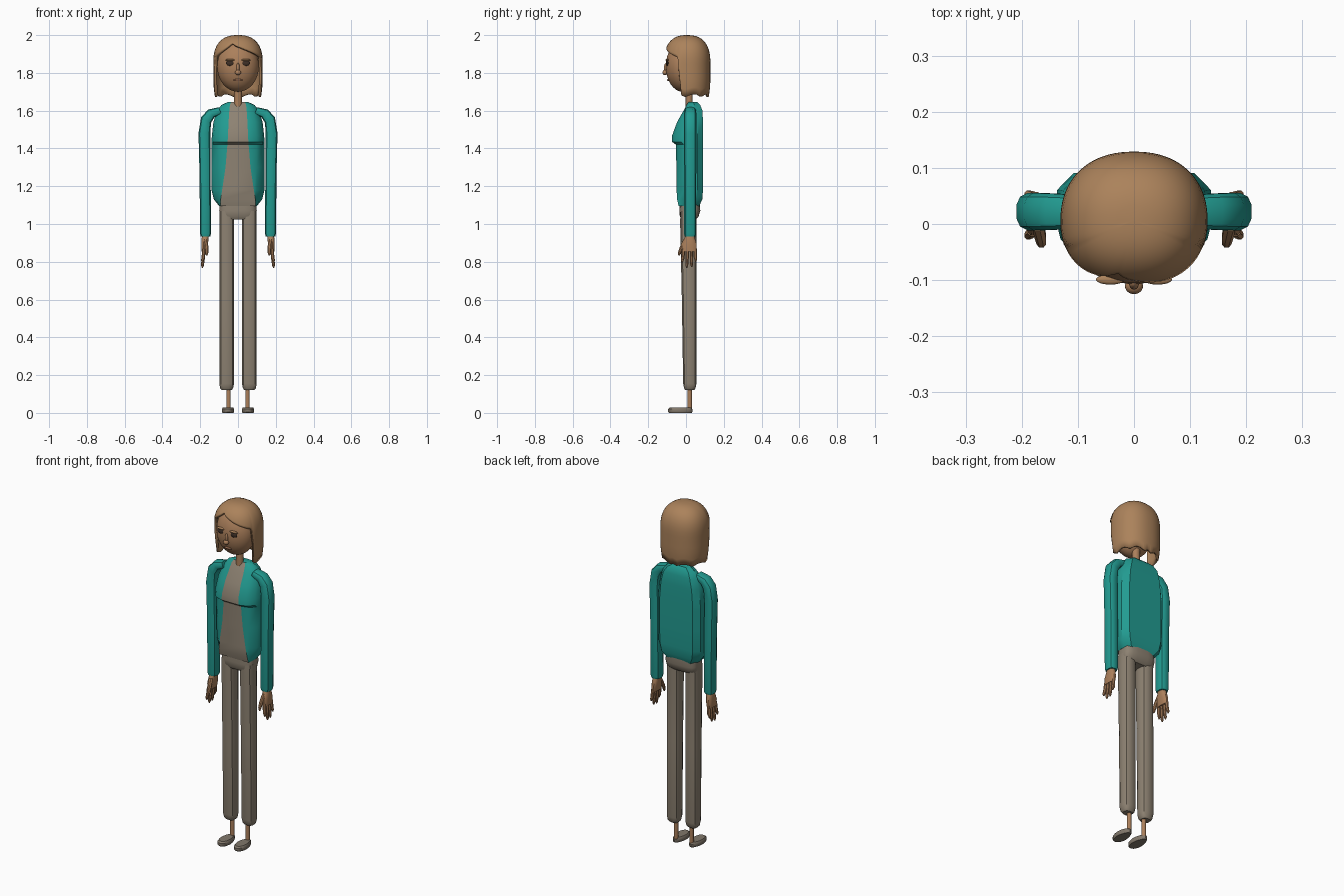
import bpy, bmesh, math
from mathutils import Matrix, Vector

if "Cube" in bpy.data.objects:
    bpy.data.objects.remove(bpy.data.objects["Cube"])


def material(name, rgb):
    m = bpy.data.materials.new(name)
    m.diffuse_color = (*rgb, 1)
    m.use_nodes = True
    m.node_tree.nodes["Principled BSDF"].inputs["Base Color"].default_value = m.diffuse_color
    return m


HAIR = material("brown hair", (0.41, 0.225, 0.105))
SKIN = material("skin", (0.41, 0.215, 0.105))
TEAL = material("teal jacket", (0.016, 0.33, 0.285))
GREY = material("warm grey cloth", (0.27, 0.225, 0.17))
SHOE = material("shoe grey", (0.22, 0.185, 0.145))
DARK = material("dark brown eyes", (0.05, 0.03, 0.02))
LIPS = material("lip brown", (0.32, 0.15, 0.08))


def build(name, rings, mats, cap=True, mirror=False, rule=None, angle=35, solid=0):
    """Skin a list of closed rings into one object."""
    bm = bmesh.new()
    vs = [[bm.verts.new(p) for p in r] for r in rings]
    n = len(rings[0])
    for a, b in zip(vs, vs[1:]):
        for i in range(n):
            j = (i + 1) % n
            bm.faces.new((a[i], a[j], b[j], b[i]))
    if cap:
        bm.faces.new(vs[0])
        bm.faces.new(vs[-1])
    bmesh.ops.remove_doubles(bm, verts=bm.verts, dist=1e-5)
    bmesh.ops.recalc_face_normals(bm, faces=bm.faces)
    if rule:
        for f in bm.faces:
            f.material_index = rule(f)
    me = bpy.data.meshes.new(name)
    bm.to_mesh(me)
    bm.free()
    ob = bpy.data.objects.new(name, me)
    bpy.context.collection.objects.link(ob)
    for m in mats:
        me.materials.append(m)
    bpy.ops.object.select_all(action='DESELECT')
    ob.select_set(True)
    bpy.context.view_layer.objects.active = ob
    bpy.ops.object.shade_smooth_by_angle(angle=math.radians(angle))
    if solid:
        mod = ob.modifiers.new("thickness", 'SOLIDIFY')
        mod.thickness, mod.offset = solid, -1
    if mirror:
        ob.modifiers.new("mirror", 'MIRROR')
    return ob


def ring(c, rx, ry, p=2.0, n=12, tilt=0.0):
    """Superellipse ring; tilt leans its normal towards -x."""
    rot = Matrix.Rotation(-tilt, 3, 'Y')
    out = []
    for i in range(n):
        a = math.tau * (i + 0.5) / n
        ca, sa = math.cos(a), math.sin(a)
        x = math.copysign(abs(ca) ** (2 / p), ca) * rx
        y = math.copysign(abs(sa) ** (2 / p), sa) * ry
        out.append(Vector(c) + rot @ Vector((x, y, 0)))
    return out


def ellipsoid(name, c, r, mat, mirror=False, n=20):
    rings = []
    m = n // 2
    for k in range(m + 1):
        t = -math.pi / 2 + math.pi * k / m
        s = max(math.cos(t), 0.01)
        rings.append(ring((c[0], c[1], c[2] + r[2] * math.sin(t)), r[0] * s, r[1] * s, 2, n))
    return build(name, rings, [mat], mirror=mirror, angle=50)


# Torso: jacket with an open front showing the shirt
# z, half width, front y, back y, half width of the shirt strip
ROWS = [(1.095, .100, -.042, .070, .094), (1.13, .128, -.050, .086, .092),
        (1.18, .140, -.053, .090, .084), (1.30, .141, -.054, .091, .066),
        (1.42, .141, -.056, .091, .056), (1.435, .141, -.077, .091, .055),
        (1.47, .138, -.076, .091, .053), (1.54, .130, -.050, .090, .050),
        (1.60, .112, -.016, .087, .046), (1.63, .088, .000, .075, .043),
        (1.645, .055, .010, .060, .036)]
rings = []
for z, w, f, b, s in ROWS:
    d = b - f
    half = [(s, f + .003), (max(.7 * w, s + .002), f + .1 * d), (max(.93 * w, s + .004), f + .3 * d),
            (w, f + .55 * d), (.97 * w, b - .03), (.76 * w, b)]
    rings.append([(x, y, z) for x, y in half] + [(-x, y, z) for x, y in reversed(half)])


def shirt_rule(f):
    c = f.calc_center_median()
    return 1 if abs(c.x) < .001 and f.normal.y < -.1 or f.normal.z < -.9 else 0


build("jacket_and_shirt", rings, [TEAL, GREY], rule=shirt_rule)

# Sleeves running up over the shoulders into the torso
ARM = [(.172, .935, .026, .030, 0), (.172, .95, .030, .033, 0), (.174, 1.25, .030, .033, 0),
       (.178, 1.48, .032, .034, 0), (.169, 1.55, .031, .034, .5),
       (.142, 1.585, .027, .033, .9), (.095, 1.60, .02, .03, 1.2)]
build("sleeve", [ring((x, .022, z), rx, ry, 2.8, 12, t) for x, z, rx, ry, t in ARM], [TEAL], mirror=True)

# Hands: palm, four fingers and thumb
build("palm", [ring((x, y, z), rx, ry, 2.5) for x, y, z, rx, ry in
               [(.172, .02, .95, .018, .022), (.174, .02, .925, .019, .028),
                (.177, .018, .89, .018, .040), (.180, .018, .855, .013, .040)]], [SKIN], mirror=True)
for i, (y0, y1, tip) in enumerate([(-.013, -.02, .795), (.008, .004, .768), (.029, .03, .772), (.048, .052, .80)]):
    build(f"finger_{i + 1}", [ring((.180, y0, .87), .010, .010, n=8),
                              ring((.184, (y0 + y1) / 2, .82), .010, .0095, n=8),
                              ring((.188, y1, tip + .012), .008, .008, n=8),
                              ring((.188, y1, tip), .003, .003, n=8)], [SKIN], mirror=True)
build("thumb", [ring((.172, .0, .92), .012, .014, n=8), ring((.167, -.022, .88), .011, .011, n=8),
                ring((.165, -.033, .85), .009, .010, n=8), ring((.166, -.037, .832), .004, .004, n=8)],
      [SKIN], mirror=True)

# Trousers
build("trouser_leg", [ring((.06, y, z), rx, ry, 2.7, 12) for y, z, rx, ry in
                      [(.02, .12, .026, .024), (.02, .13, .035, .031), (.02, .155, .040, .036),
                       (.017, .6, .040, .040), (.012, 1.0, .040, .044), (.014, 1.07, .040, .045)]],
      [GREY], mirror=True)
build("hips", [ring((0, y, z), rx, ry, 3.4, 20) for y, z, rx, ry in
               [(.014, 1.025, .085, .038), (.017, 1.04, .097, .050), (.020, 1.07, .100, .056),
                (.020, 1.12, .098, .054)]], [GREY])

# Ankles and flat shoes
build("ankle", [ring((.05, .02, z), .012, .012) for z in (.02, .16)], [SKIN], mirror=True)
shoe = []
for z, k in [(0, .92), (.006, 1), (.02, 1), (.028, .85)]:
    r = ring((0, 0, z), .033 * k, .066 * k, 2.3, 20)
    shoe.append([(.053 + p.x * (1 if p.y < 0 else 1 - 5 * p.y), p.y - .03, p.z) for p in r])
build("shoe", shoe, [SHOE], mirror=True)

# Neck, head and face
build("neck", [ring((0, .017, z), .021, .019, n=16) for z in (1.60, 1.76)], [SKIN])
ellipsoid("head", (0, -.018, 1.835), (.111, .089, .135), SKIN, n=32)
ellipsoid("nose_tip", (0, -.111, 1.802), (.016, .014, .014), SKIN)
ellipsoid("nose_bridge", (0, -.105, 1.825), (.009, .012, .028), SKIN)
ellipsoid("eye", (.042, -.099, 1.852), (.022, .007, .015), DARK, mirror=True)
ellipsoid("eyelid", (.042, -.099, 1.868), (.026, .009, .006), HAIR, mirror=True)
ellipsoid("mouth", (0, -.094, 1.762), (.024, .006, .006), LIPS)


# Hair: a bob with parted fringe, hanging locks at the sides and back
def hair_bottom(phi):
    d = math.degrees(phi)
    a = abs(d)
    if a < 68:
        k = (d + 15) / 83 if d > -15 else (-15 - d) / 53
        return 1.962 - .078 * min(k, 1) ** .75
    if a < 76:
        return 1.884 - .20 * (a - 68) / 8
    return 1.672 + .014 * abs(math.sin(math.radians(a * 4.2)))


N, ROW = 80, 16
hair = []
for k in range(ROW + 1):
    t = k / ROW
    r = []
    for i in range(N):
        phi = -math.pi + math.tau * i / N
        z = 2.0 - (2.0 - hair_bottom(phi)) * t * t
        h = min(max((z - 1.85) / .15, 0), 1)
        s = (1 - h ** 2.5) ** .4
        if z < 1.74:
            s -= (1.74 - z) * 1.0
        sx, cy = math.sin(phi), -math.cos(phi)
        x = math.copysign(abs(sx) ** .9, sx) * .131 * s
        y = math.copysign(abs(cy) ** .9, cy) * (.122 if cy > 0 else .124) * s + .007
        r.append((x, y, z))
    hair.append(r)
build("hair", hair, [HAIR], cap=False, solid=.014, angle=40)
